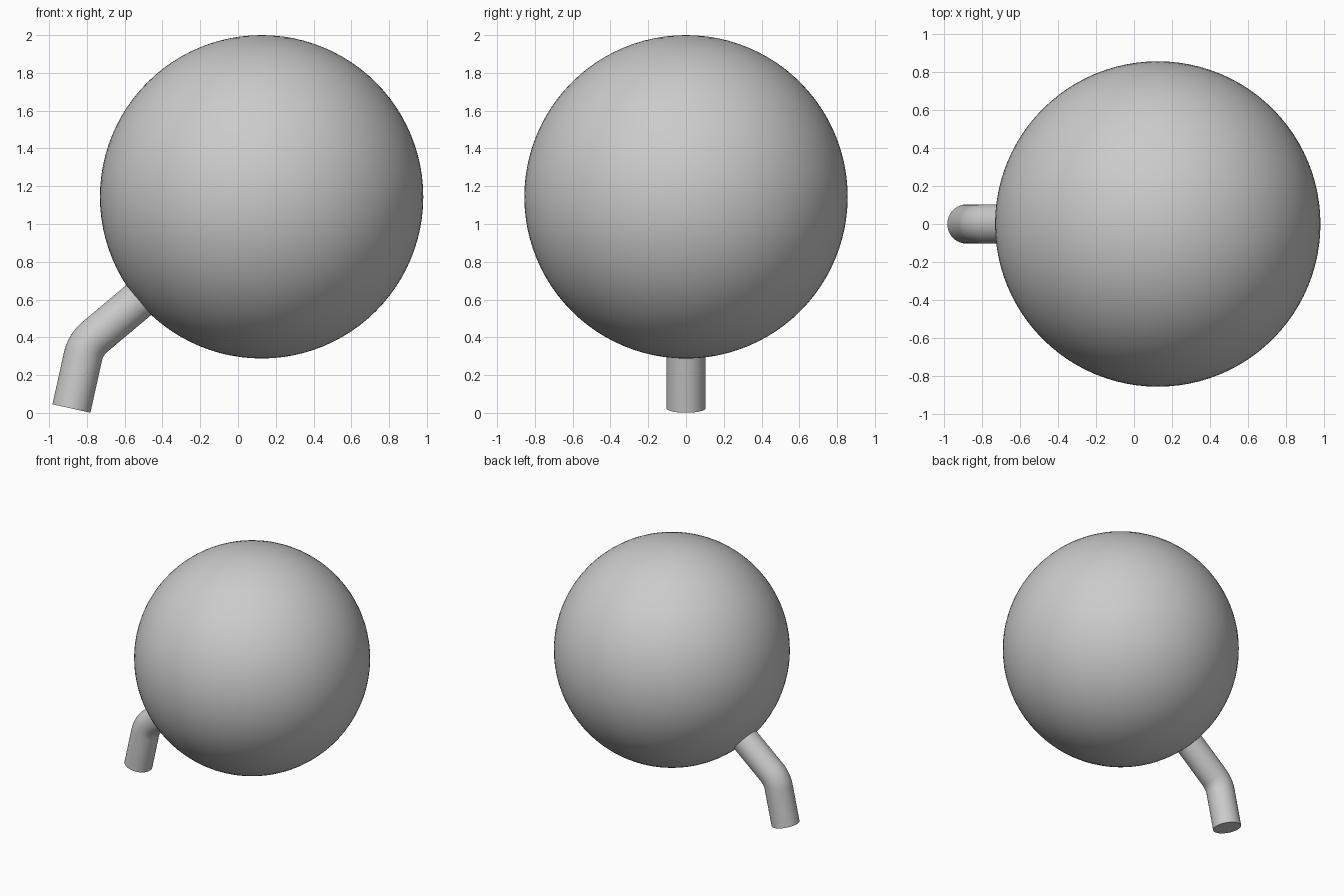
import bpy
import bmesh
from math import radians, sin, cos, tan, pi
from mathutils import Vector, Matrix

cube = bpy.data.objects.get("Cube")
if cube:
    bpy.data.objects.remove(cube, do_unlink=True)

grey = bpy.data.materials.new("plain grey")
grey.use_nodes = True
grey.diffuse_color = (0.6, 0.6, 0.6, 1)
grey.node_tree.nodes["Principled BSDF"].inputs["Base Color"].default_value = (0.6, 0.6, 0.6, 1)

CENTRE = Vector((0.125, 0, 1.144))
RADIUS = 0.856
PIPE = 0.103
SIDES = 48


def finish(bm, name):
    bmesh.ops.recalc_face_normals(bm, faces=bm.faces)
    mesh = bpy.data.meshes.new(name)
    bm.to_mesh(mesh)
    bm.free()
    mesh.materials.append(grey)
    obj = bpy.data.objects.new(name, mesh)
    bpy.context.collection.objects.link(obj)
    bpy.ops.object.select_all(action='DESELECT')
    obj.select_set(True)
    bpy.context.view_layer.objects.active = obj
    bpy.ops.object.shade_smooth_by_angle(angle=radians(35))
    return obj


# Large round body
bm = bmesh.new()
bmesh.ops.create_uvsphere(bm, u_segments=96, v_segments=48, radius=RADIUS,
                          matrix=Matrix.Translation(CENTRE))
finish(bm, "sphere_body")


# Bent pipe: a radial run out of the body, a rounded elbow, then a steep end
def heading(a):
    return Vector((cos(a), 0, sin(a)))


low, high = radians(77.5), radians(40)
bend = 0.19
elbow = Vector((-0.807, 0, 0.361))
reach = bend * tan((low - high) / 2)
foot = elbow - heading(low) * 0.346
stations = [(foot, low)]
start = elbow - heading(low) * reach
pivot = start + heading(low - pi / 2) * bend
for i in range(13):
    a = low + (high - low) * i / 12
    stations.append((pivot + heading(a + pi / 2) * bend, a))
stations.append((elbow + heading(high) * 0.6, high))

bm = bmesh.new()
rings = []
for point, a in stations:
    side = heading(a + pi / 2)
    ring = []
    for k in range(SIDES):
        t = 2 * pi * k / SIDES
        ring.append(bm.verts.new(point + side * PIPE * cos(t) + Vector((0, PIPE * sin(t), 0))))
    rings.append(ring)
for r, s in zip(rings, rings[1:]):
    for k in range(SIDES):
        n = (k + 1) % SIDES
        bm.faces.new((r[k], r[n], s[n], s[k]))
bm.faces.new(rings[0])
bm.faces.new(rings[-1])
finish(bm, "bent_pipe")
